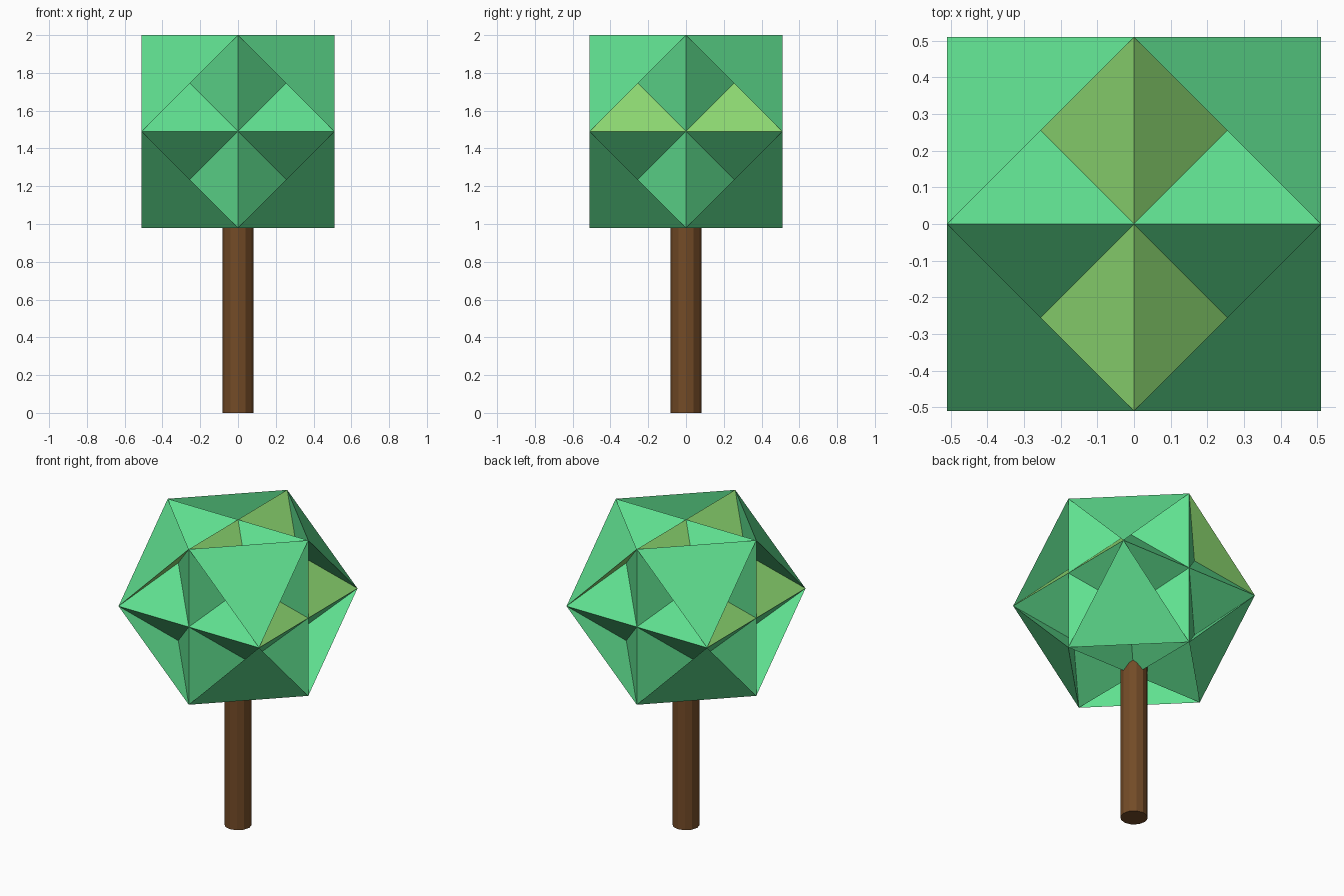
import bpy, bmesh, math
from mathutils import Vector
from itertools import product

if "Cube" in bpy.data.objects:
    bpy.data.objects.remove(bpy.data.objects["Cube"])

A = 0.51       # half size of the crown
CZ = 1.49      # crown centre height


def material(name, rgb):
    lin = [((c / 255 + 0.055) / 1.055) ** 2.4 for c in rgb]
    m = bpy.data.materials.new(name)
    m.diffuse_color = (*lin, 1)
    m.use_nodes = True
    m.node_tree.nodes["Principled BSDF"].inputs["Base Color"].default_value = m.diffuse_color
    return m


green = material("leaf green", (96, 224, 144))
olive = material("olive green", (143, 220, 115))
brown = material("bark brown", (115, 75, 39))


def make_object(name, bm, mats):
    me = bpy.data.meshes.new(name)
    bm.to_mesh(me)
    bm.free()
    for m in mats:
        me.materials.append(m)
    ob = bpy.data.objects.new(name, me)
    bpy.context.collection.objects.link(ob)
    return ob


# Crown: twelve cuboctahedron corners, eight triangles, three crossing square prisms
bm = bmesh.new()
corners = {}
for axis in range(3):
    for s, t in product((-1, 1), repeat=2):
        key = [s, t]
        key.insert(axis, 0)
        corners[tuple(key)] = bm.verts.new(Vector(key) * A)


def face(keys, mat=0):
    outward = sum((Vector(k) for k in keys), Vector())
    f = bm.faces.new([corners[k] for k in keys])
    f.normal_update()
    if f.normal.dot(outward) < 0:
        f.normal_flip()
    f.material_index = mat


# Corner triangles, one per octant
for x, y, z in product((-1, 1), repeat=3):
    face([(x, y, 0), (x, 0, z), (0, y, z)])

# Prism walls; the two upper walls of the front-to-back prism are olive
for axis in range(3):
    i, j = [n for n in range(3) if n != axis]
    for si, sj in product((-1, 1), repeat=2):
        keys = []
        for n, s, end in ((i, si, -1), (i, si, 1), (j, sj, 1), (j, sj, -1)):
            k = [0, 0, 0]
            k[n], k[axis] = s, end
            keys.append(tuple(k))
        face(keys, 1 if axis == 1 and sj > 0 else 0)
crown = make_object("crown", bm, [green, olive])
crown.location.z = CZ

# Trunk, running up into the crown
bm = bmesh.new()
bmesh.ops.create_cone(bm, cap_ends=True, segments=12, radius1=0.082,
                      radius2=0.082, depth=1.1)
trunk = make_object("trunk", bm, [brown])
trunk.location.z = 0.55
